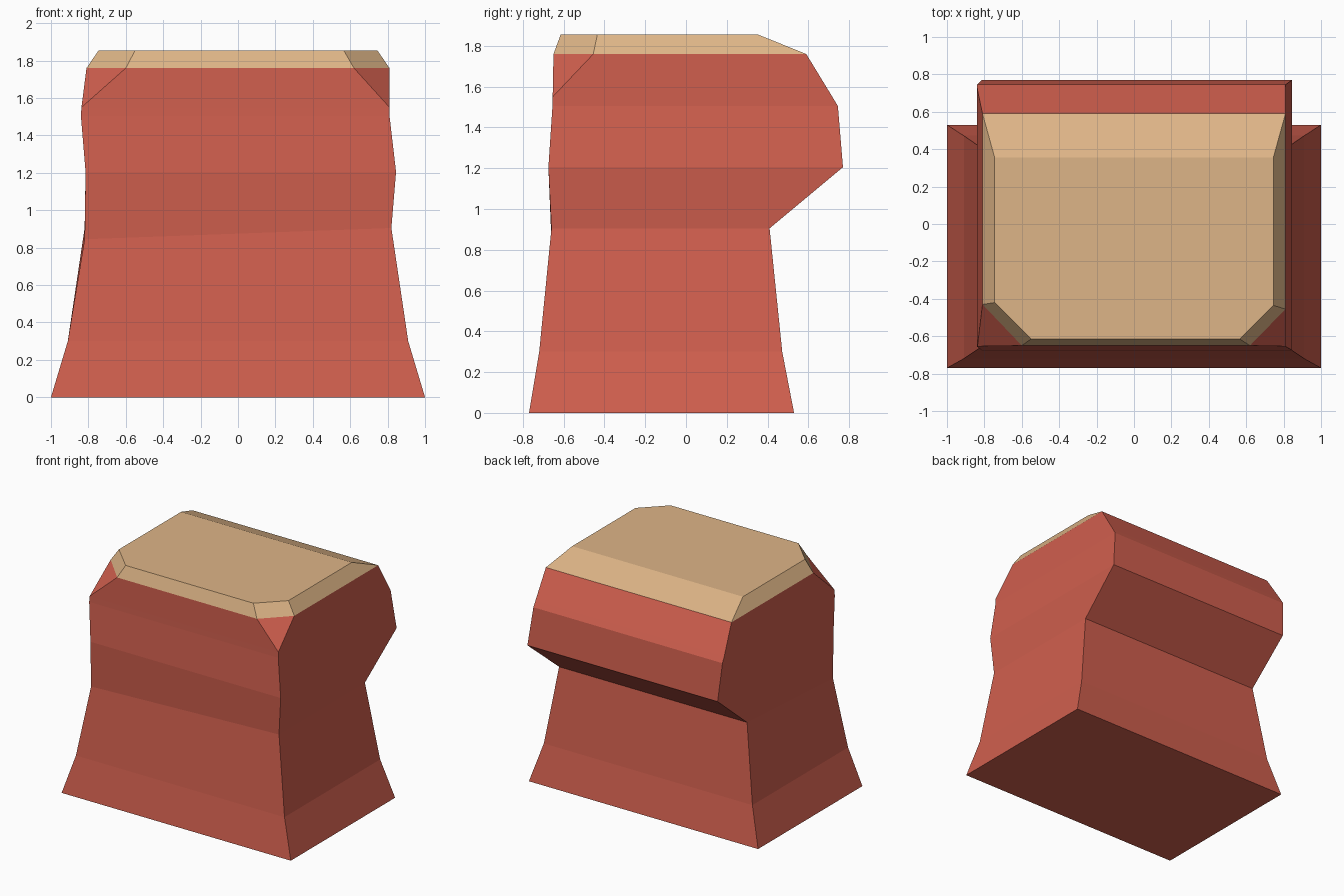
import bpy, bmesh

if "Cube" in bpy.data.objects:
    bpy.data.objects.remove(bpy.data.objects["Cube"])


def material(name, rgb):
    m = bpy.data.materials.new(name)
    m.diffuse_color = (*rgb, 1)
    m.use_nodes = True
    m.node_tree.nodes["Principled BSDF"].inputs["Base Color"].default_value = m.diffuse_color
    return m


RED = material("red rock", (0.631, 0.114, 0.076))
TAN = material("tan sand", (0.730, 0.462, 0.242))


def ring(z, xl, xr, yf, yb, left=(0, 0), right=(0, 0), z_left=0, z_right=0):
    """Six-point outline; left/right are the (x, y) cuts off the front corners."""
    return [(xl + left[0], yf, z + z_left), (xr - right[0], yf, z + z_right),
            (xr, yf + right[1], z + z_right), (xr, yb, z), (xl, yb, z),
            (xl, yf + left[1], z + z_left)]


def loft(name, rings, mat, bottom=False, top=False):
    bm = bmesh.new()
    loops = [[bm.verts.new(p) for p in r] for r in rings]
    for a, b in zip(loops, loops[1:]):
        for i in range(6):
            j = (i + 1) % 6
            bm.faces.new((a[i], a[j], b[j], b[i]))
    if bottom:
        bm.faces.new(loops[0][::-1])
    if top:
        bm.faces.new(loops[-1])
    # uncut corners collapse to single points
    bmesh.ops.remove_doubles(bm, verts=bm.verts[:], dist=0.0005)
    me = bpy.data.meshes.new(name)
    bm.to_mesh(me)
    bm.free()
    me.materials.append(mat)
    ob = bpy.data.objects.new(name, me)
    bpy.context.collection.objects.link(ob)
    return ob


# Rim shared by the rock and its sandy cap
rim = ring(1.76, -0.81, 0.81, -0.65, 0.59, left=(0.21, 0.22), right=(0.19, 0.195))

# Rock body: flared foot, waist, overhanging back, chipped front corners
loft("rock_body", [
    ring(0.0, -1.0, 1.0, -0.77, 0.53),
    ring(0.3, -0.91, 0.91, -0.72, 0.472),
    ring(0.905, -0.82, 0.82, -0.66, 0.41, z_left=-0.06),
    ring(1.205, -0.815, 0.845, -0.675, 0.77),
    ring(1.505, -0.84, 0.81, -0.655, 0.745),
    ring(1.55, -0.837, 0.81, -0.654, 0.718),
    rim,
], RED, bottom=True)

# Sandy cap with bevelled edge
loft("sand_cap", [
    rim,
    ring(1.855, -0.745, 0.745, -0.615, 0.355, left=(0.195, 0.195), right=(0.18, 0.18)),
], TAN, top=True)
